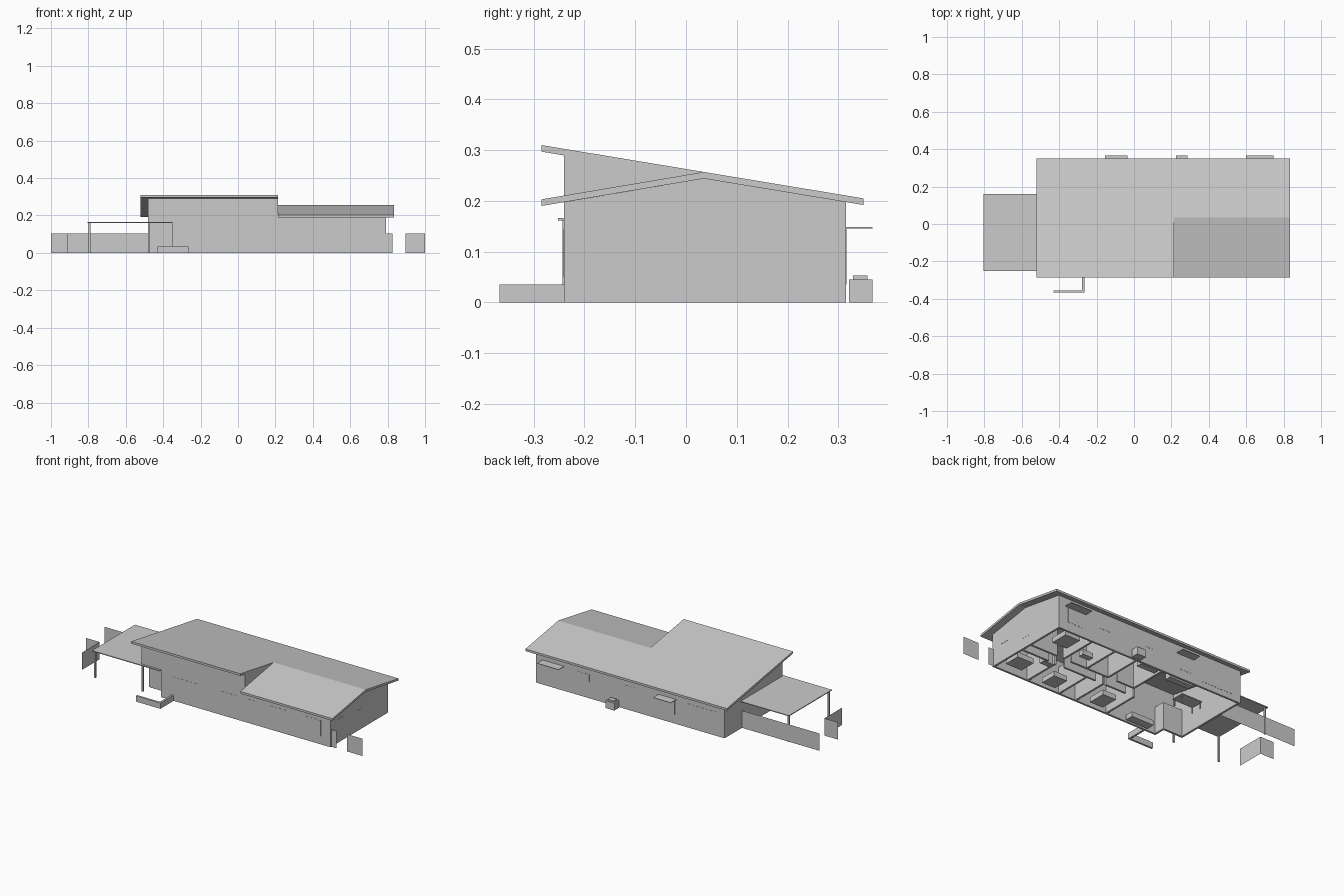
import bpy, bmesh

if "Cube" in bpy.data.objects:
    bpy.data.objects.remove(bpy.data.objects["Cube"])

T = 0.012          # wall thickness
SLOPE = 0.1655     # roof pitch


def finish(name, bm):
    bmesh.ops.recalc_face_normals(bm, faces=bm.faces)
    me = bpy.data.meshes.new(name)
    bm.to_mesh(me)
    bm.free()
    ob = bpy.data.objects.new(name, me)
    bpy.context.collection.objects.link(ob)
    return ob


def profile(name, yz, x0, x1):
    """Extrude a (y, z) outline from x0 to x1."""
    bm = bmesh.new()
    f = bm.faces.new([bm.verts.new((x0, y, z)) for y, z in yz])
    r = bmesh.ops.extrude_face_region(bm, geom=[f])
    vs = [v for v in r["geom"] if isinstance(v, bmesh.types.BMVert)]
    bmesh.ops.translate(bm, verts=vs, vec=(x1 - x0, 0, 0))
    return finish(name, bm)


def box(name, x0, x1, y0, y1, z0, z1):
    return profile(name, [(y0, z0), (y1, z0), (y1, z1), (y0, z1)], x0, x1)


def sheet(name, a, b, h=0.105):
    """Single vertical fence panel between two ground points."""
    bm = bmesh.new()
    bm.faces.new([bm.verts.new(p) for p in
                  [(*a, 0), (*b, 0), (*b, h), (*a, h)]])
    return finish(name, bm)


def main_z(y):
    return 0.31 - (y + 0.285) * SLOPE


def gable_z(y):
    return 0.203 + (y + 0.285) * SLOPE


RT = 0.013         # roof thickness
RIDGE = 0.035
F, B = -0.24, 0.315
L, R = -0.48, 0.79
MID = 0.215

# Roofs: tall single slope on the left, gable on the right
profile("main_roof", [(-0.285, main_z(-0.285)), (0.35, main_z(0.35)),
                      (0.35, main_z(0.35) - RT), (-0.285, main_z(-0.285) - RT)], -0.52, MID)
profile("gable_roof", [(-0.285, gable_z(-0.285)), (RIDGE, main_z(RIDGE)), (0.35, main_z(0.35)),
                       (0.35, main_z(0.35) - RT), (RIDGE, main_z(RIDGE) - RT),
                       (-0.285, gable_z(-0.285) - RT)], MID, 0.835)

# Outer walls
zf, zb, zr, zg = main_z(F) - RT, main_z(B) - RT, main_z(RIDGE) - RT, gable_z(F) - RT
CAN = 0.163        # porch canopy height
PORCH = -0.17      # porch back wall
profile("left_wall", [(PORCH, 0), (B, 0), (B, zb), (F, zf), (F, CAN), (PORCH, CAN)], L, L + T)
profile("right_wall", [(F, 0), (B, 0), (B, zb), (RIDGE, zr), (F, zg)], R - T, R)
profile("step_wall", [(F, zg), (RIDGE, zr), (F, zf)], MID - T, MID)
box("front_wall_left", -0.35, MID, F, F + T, 0, zf)
box("front_wall_over_porch", L, -0.35, F, F + T, CAN, zf)
box("front_wall_right", MID, R, F, F + T, 0, zg)
box("porch_back_wall", L, -0.35, PORCH, PORCH + T, 0, CAN)
box("porch_side_wall", -0.35, -0.35 + T, F, PORCH + T, 0, CAN)
box("back_wall", L, R, B - T, B, 0, zb)

# Windows and front door, set nearly flush
E = 0.001
for x0, x1, z0 in [(-0.27, -0.09, 0.05), (0.045, 0.155, 0.05), (0.24, 0.29, 0.12),
                   (0.385, 0.49, 0.05), (0.615, 0.725, 0.05)]:
    box("front_window", x0, x1, F - E, F + T / 2, z0, 0.145)
for x0, x1, z0 in [(0.62, 0.725, 0.055), (0.43, 0.505, 0.1), (0.125, 0.185, 0.105),
                   (-0.145, -0.05, 0.055), (-0.425, -0.215, 0.035)]:
    box("back_window", x0, x1, B - T / 2, B + E, z0, 0.145)
box("side_window_small", R - T / 2, R + E, -0.17, -0.1, 0.107, 0.143)
box("side_window_tall", R - T / 2, R + E, 0.015, 0.067, 0.062, 0.125)
box("front_door", -0.465, -0.37, PORCH - E, PORCH + T / 2, 0, 0.14)

# Carport canopy, porch cover and posts
box("carport_canopy", -0.805, L, -0.252, 0.16, CAN - 0.002, CAN + 0.003)
box("porch_cover", L, -0.35, -0.252, PORCH, CAN - 0.002, CAN + 0.003)
for x, y in [(-0.793, -0.238), (-0.793, 0.147), (-0.475, -0.235)]:
    box("carport_post", x - 0.005, x + 0.005, y - 0.005, y + 0.005, 0, CAN)

# Back window awnings
for x0, x1 in [(0.6, 0.745), (-0.155, -0.035)]:
    box("awning", x0, x1, B, 0.367, 0.146, 0.149)

# Outdoor cooling unit
box("cooling_unit", 0.225, 0.285, 0.321, 0.367, 0, 0.045)
box("cooling_unit_lid", 0.235, 0.275, 0.329, 0.358, 0.045, 0.053)

# Low planter wall
box("planter_front", -0.43, -0.265, -0.367, -0.355, 0, 0.035)
box("planter_side", -0.277, -0.265, -0.355, F, 0, 0.035)

# Fences: thin panels
sheet("fence_back", (-1, 0.148), (L, 0.148))
sheet("fence_left_front", (-1, -0.03), (-0.91, -0.03))
sheet("fence_left_side", (-0.91, -0.03), (-0.91, -0.2))
sheet("fence_right_outer", (0.895, -0.232), (1, -0.232))
sheet("fence_right_inner", (R, -0.232), (0.825, -0.232))

# Interior partitions
H = 0.16
for x in (0.0, MID, 0.33, 0.55):
    box("front_partition", x - T / 2, x + T / 2, F + T, 0.0, 0, H)
for x in (0.06, 0.24, 0.39, 0.55):
    box("back_partition", x - T / 2, x + T / 2, 0.07, B - T, 0, H)
for x0, x1 in [(0.06, 0.2), (0.27, 0.49), (0.6, R - T)]:
    box("hall_partition", x0, x1, -0.006, 0.006, 0, H)
for x0, x1 in [(0.06, 0.18), (0.24, 0.5), (0.6, R - T)]:
    box("hall_partition", x0, x1, 0.064, 0.076, 0, H)

# Furniture: beds, sofa, tables and cabinets
for name, x, y, w, d, h in [("bed", 0.7, -0.12, 0.11, 0.1, 0.03), ("bed", 0.43, -0.15, 0.09, 0.1, 0.03),
                            ("bed", 0.66, 0.22, 0.1, 0.11, 0.03), ("bed", 0.1, -0.14, 0.09, 0.11, 0.03),
                            ("wardrobe", 0.59, -0.03, 0.06, 0.035, 0.12),
                            ("bath", 0.47, 0.16, 0.07, 0.035, 0.03),
                            ("cabinet", 0.14, 0.28, 0.12, 0.035, 0.05),
                            ("sofa", -0.2, -0.19, 0.15, 0.05, 0.03),
                            ("counter", -0.09, 0.27, 0.16, 0.04, 0.05)]:
    box(name, x - w / 2, x + w / 2, y - d / 2, y + d / 2, 0, h)
box("dining_table", -0.36, -0.22, 0.06, 0.14, 0.038, 0.044)
for x in (-0.352, -0.228):
    for y in (0.068, 0.132):
        box("table_leg", x - 0.003, x + 0.003, y - 0.003, y + 0.003, 0, 0.038)
